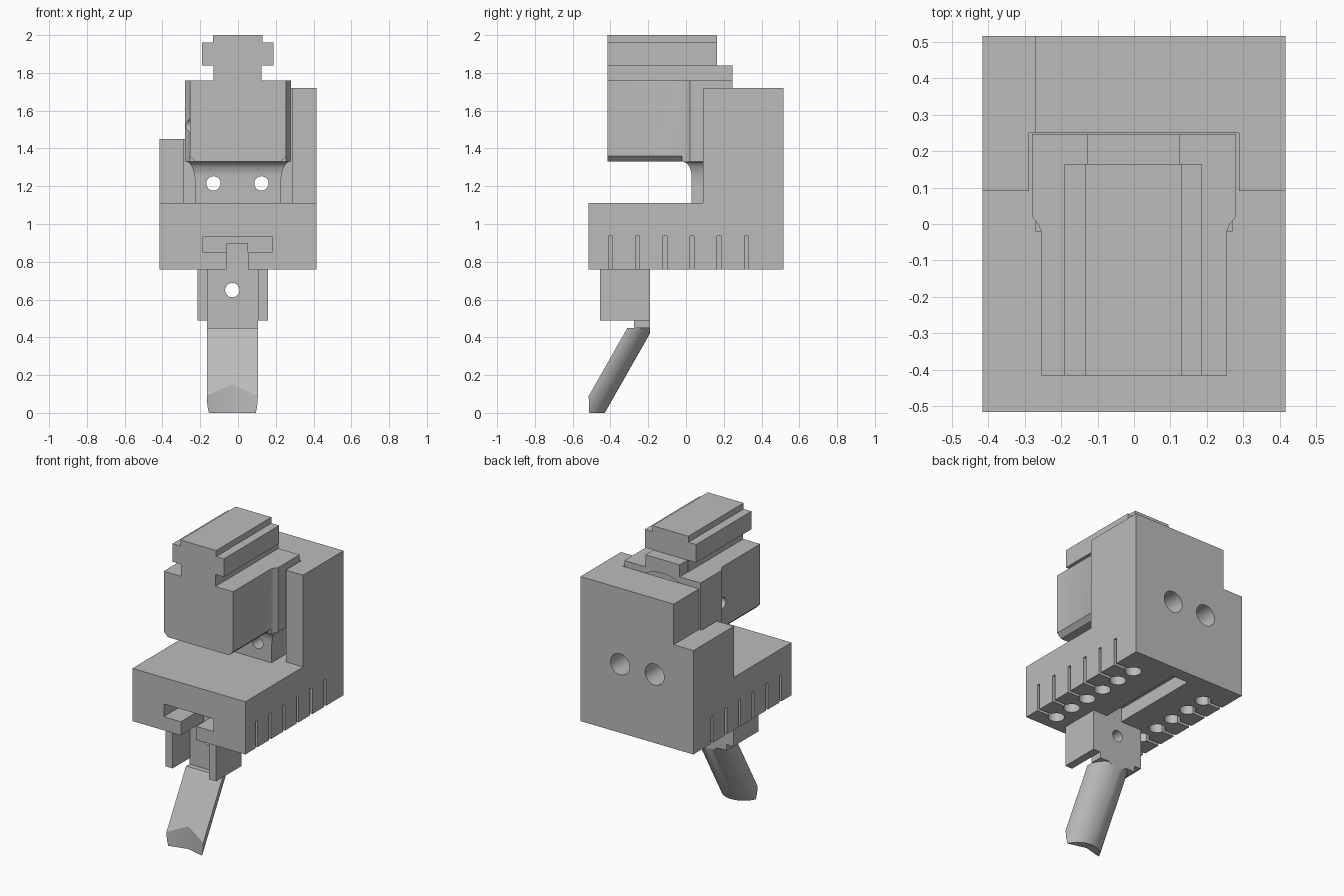
import bpy, bmesh
from math import sin, cos, pi

cube = bpy.data.objects.get("Cube")
if cube:
    bpy.data.objects.remove(cube)

grey = bpy.data.materials.new("plain grey")
grey.use_nodes = True
GREY = (0.5, 0.5, 0.5, 1)
grey.diffuse_color = GREY
grey.node_tree.nodes["Principled BSDF"].inputs["Base Color"].default_value = GREY


def prism(name, profile, axis, lo, hi, shear=0):
    """Extrude a 2D profile along an axis; shear slides y with height."""
    place = {"x": lambda a, b, t: (t, a, b),
             "y": lambda a, b, t: (a, t, b),
             "z": lambda a, b, t: (a, b + shear * t, t)}[axis]
    bm = bmesh.new()
    ends = [[bm.verts.new(place(a, b, t)) for a, b in profile] for t in (lo, hi)]
    n = len(profile)
    for ring in ends:
        bm.faces.new(ring)
    for i in range(n):
        j = (i + 1) % n
        bm.faces.new((ends[0][i], ends[0][j], ends[1][j], ends[1][i]))
    bmesh.ops.recalc_face_normals(bm, faces=bm.faces)
    mesh = bpy.data.meshes.new(name)
    bm.to_mesh(mesh)
    bm.free()
    mesh.materials.append(grey)
    ob = bpy.data.objects.new(name, mesh)
    bpy.context.collection.objects.link(ob)
    return ob


def box(name, x0, x1, y0, y1, z0, z1):
    return prism(name, [(x0, y0), (x1, y0), (x1, y1), (x0, y1)], "z", z0, z1)


def rod(name, a, b, r, axis, lo, hi, n=32):
    ring = [(a + r * cos(2 * pi * i / n), b + r * sin(2 * pi * i / n)) for i in range(n)]
    return prism(name, ring, axis, lo, hi)


def cut(ob, *cutters):
    """Subtract the cutters, then remove them."""
    for c in cutters:
        c.hide_render = True
        mod = ob.modifiers.new("cut", "BOOLEAN")
        mod.operation, mod.solver, mod.object = "DIFFERENCE", "EXACT", c
    graph = bpy.context.evaluated_depsgraph_get()
    mesh = bpy.data.meshes.new_from_object(ob.evaluated_get(graph))
    ob.modifiers.clear()
    ob.data = mesh
    for c in cutters:
        bpy.data.objects.remove(c)


def arc(fn, n=10):
    return [fn(pi / 2 * i / n) for i in range(n + 1)]


# Holder: L-shaped block with a pocket, a lowered corner and a T slot
holder = prism("holder_block", [(-.515, .76), (.515, .76), (.515, 1.72), (.09, 1.72),
                                (.09, 1.11), (-.515, 1.11)], "x", -.415, .415)
cut(holder,
    box("pocket", -.288, .288, 0, .25, 1.11, 2),
    box("low_corner", -.6, -.27, 0, .7, 1.45, 2),
    prism("t_slot", [(-.06, .7), (.053, .7), (.053, .85), (.18, .85), (.18, .935),
                     (-.185, .935), (-.185, .85), (-.06, .85)], "y", -.6, .43))
cut(holder, *[rod("bolt_bore", x, 1.215, .07, "y", .2, .6) for x in (-.13, .124)])

# Six sockets and side slits on each side
for side in (-1, 1):
    for i in range(6):
        y = -.4 + .144 * i
        xs = sorted((side * .275, side * .5))
        cut(holder, rod("socket", side * .275, y, .05, "z", .7, .937, 24),
            box("slit", *xs, y - .011, y + .011, .7, .937))

# Carriage head: wider behind, with a chamfered underside
half = [(.255, -.415), (.255, -.02), (.263, 0), (.28, .02), (.28, .247)]
head = prism("carriage_head", half + [(-x, y) for x, y in reversed(half)], "z", 1.33, 1.76)
cut(head,
    *[prism("chamfer", [(s * .3, 1.3), (s * .2, 1.3), (s * .225, 1.33), (s * .257, 1.362),
                        (s * .3, 1.362)], "y", -.5, -.02) for s in (-1, 1)],
    rod("rear_recess", 0, 1.5, .25, "y", .2, .3, 48),
    rod("side_hole", -.02, 1.52, .035, "x", -.4, -.22, 20))

# Neck: concave fillet in front and flared flanks, drilled twice
neck = prism("carriage_neck", [(.247, 1.33), (.247, 1.11), (.03, 1.11)]
             + arc(lambda t: (.03 - .05 * (1 - cos(t)), 1.25 + .08 * sin(t))),
             "x", -.27, .27)
for s in (-1, 1):
    flare = arc(lambda t: (s * (.225 + .05 * (1 - cos(t))), 1.2 + .13 * sin(t)))
    cut(neck, prism("flank", [(s * .4, 1.0), (s * .225, 1.0)] + flare + [(s * .4, 1.33)],
                    "y", -.2, .4))
cut(neck, *[rod("bolt_hole", x, 1.215, .038, "y", -.1, .4) for x in (-.13, .124)])

# Rail on top of the head
prism("top_rail", [(-.13, 1.75), (.125, 1.75), (.125, 1.84), (.187, 1.84), (.187, 1.96),
                   (.13, 1.96), (.13, 2), (-.133, 2), (-.133, 1.96), (-.19, 1.96),
                   (-.19, 1.84), (-.13, 1.84)], "y", -.415, .165)
box("rail_tail", -.127, .125, .16, .247, 1.75, 1.84)

# Bracket: drilled back plate, two cheeks and a foot in the T slot
MID = -.03
back_plate = box("bracket_back", MID - .135, MID + .135, -.275, -.19, .45, .76)
cut(back_plate, rod("pin_hole", MID, .65, .038, "y", -.5, 0))
for name, x in (("right", -.215), ("left", .105)):
    box("bracket_cheek_" + name, x, x + .053, -.455, -.19, .49, .76)
box("bracket_foot", -.06, .053, -.275, -.19, .75, .9)

# Blade: slanted half-round bar with a V-notched tip
half_round = [(MID + .135 * cos(pi * i / 24), -.566 + .136 * sin(pi * i / 24))
              for i in range(25)]
blade = prism("blade", half_round, "z", 0, .45, shear=.569)
cut(blade,
    box("rear_trim", -1, 1, -.19, .3, -.1, .6),
    prism("tip_notch", [(MID - .27, -.55), (MID, -.48), (MID + .27, -.55),
                        (MID + .27, -.8), (MID - .27, -.8)], "z", -.1, .6))

# Smooth the rounded faces and keep the edges sharp
bpy.ops.object.select_all(action="DESELECT")
for ob in bpy.context.collection.objects:
    if ob.type == "MESH" and grey.name in ob.data.materials:
        ob.select_set(True)
        bpy.context.view_layer.objects.active = ob
bpy.ops.object.shade_smooth_by_angle(angle=pi / 6)
